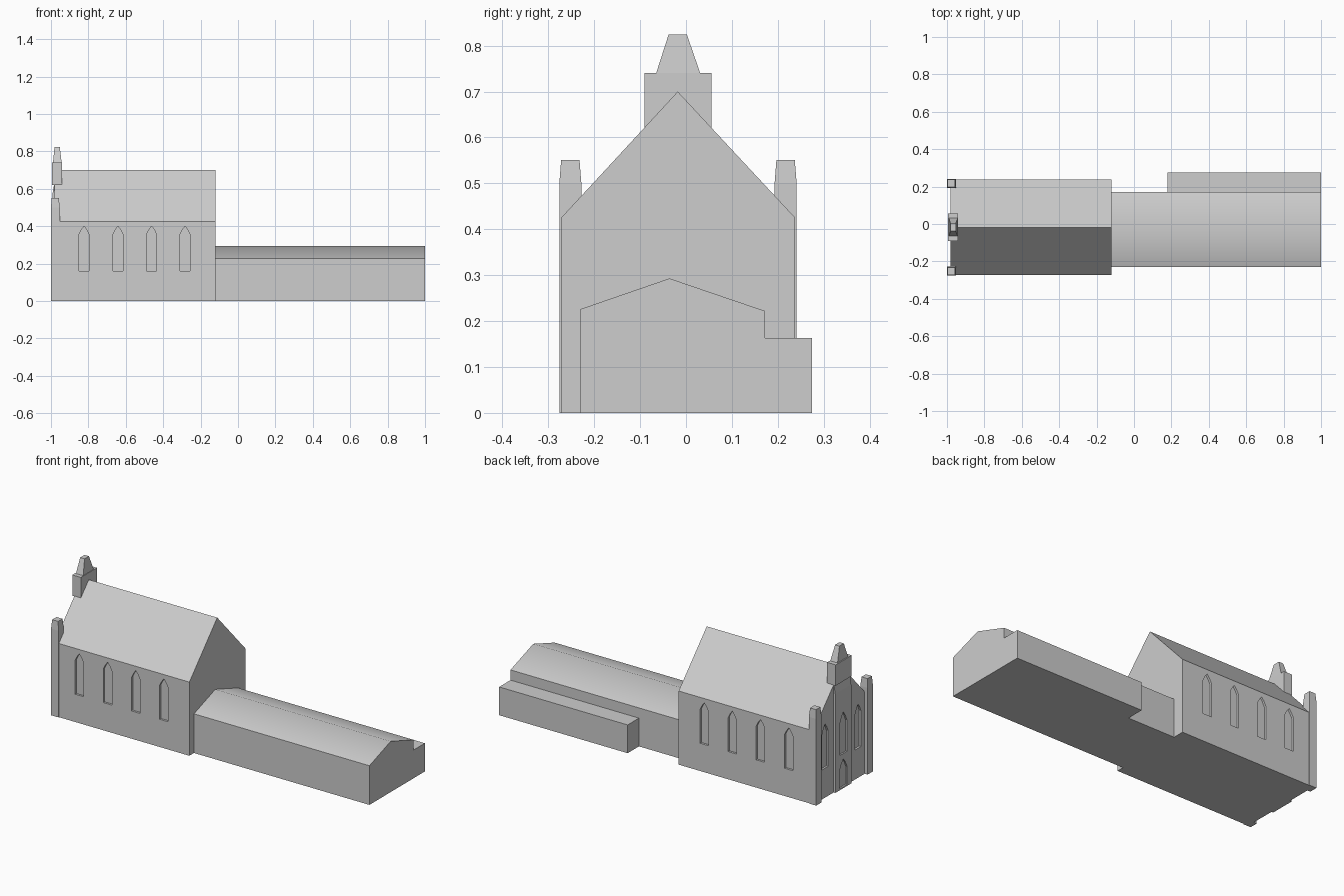
import bpy, bmesh, math

if "Cube" in bpy.data.objects:
    bpy.data.objects.remove(bpy.data.objects["Cube"])

stone = bpy.data.materials.new("grey stone")
stone.diffuse_color = (0.61, 0.61, 0.61, 1)
stone.use_nodes = True
stone.node_tree.nodes["Principled BSDF"].inputs["Base Color"].default_value = stone.diffuse_color


def finish(name, bm, mat=True):
    bmesh.ops.recalc_face_normals(bm, faces=bm.faces)
    me = bpy.data.meshes.new(name)
    bm.to_mesh(me)
    bm.free()
    ob = bpy.data.objects.new(name, me)
    bpy.context.collection.objects.link(ob)
    me.materials.append(stone)
    return ob


def loft(bm, a, b):
    """Closed solid between two matching outlines."""
    va = [bm.verts.new(p) for p in a]
    vb = [bm.verts.new(p) for p in b]
    n = len(a)
    bm.faces.new(va)
    bm.faces.new(vb[::-1])
    for i in range(n):
        j = (i + 1) % n
        bm.faces.new((va[i], vb[i], vb[j], va[j]))


def along_x(name, profile, x0, x1):
    bm = bmesh.new()
    loft(bm, [(x0, y, z) for y, z in profile], [(x1, y, z) for y, z in profile])
    return finish(name, bm)


def rect(x0, x1, y0, y1, z):
    return [(x0, y0, z), (x1, y0, z), (x1, y1, z), (x0, y1, z)]


def tower(name, sections):
    """Stack of rectangles joined from the bottom up."""
    bm = bmesh.new()
    rings = [[bm.verts.new(p) for p in rect(*s)] for s in sections]
    bm.faces.new(rings[0])
    bm.faces.new(rings[-1])
    for a, b in zip(rings, rings[1:]):
        for i in range(4):
            j = (i + 1) % 4
            bm.faces.new((a[i], a[j], b[j], b[i]))
    return finish(name, bm)


def lancet(c, w, z0, z1, z2):
    """Pointed window outline as (offset, height) pairs."""
    h = w / 2
    return [(c - h, z0), (c + h, z0), (c + h, z1), (c + h * 0.55, z1 + (z2 - z1) * 0.55),
            (c, z2), (c - h * 0.55, z1 + (z2 - z1) * 0.55), (c - h, z1)]


def cut(ob, bm):
    cutter = finish("window_cutter", bm)
    cutter.hide_render = True
    mod = ob.modifiers.new("windows", 'BOOLEAN')
    mod.operation = 'DIFFERENCE'
    mod.solver = 'EXACT'
    mod.object = cutter
    bpy.context.view_layer.objects.active = ob
    bpy.ops.object.modifier_apply(modifier=mod.name)
    bpy.data.objects.remove(cutter)


Y0, Y1, MID, WEST, DEPTH = -0.272, 0.238, -0.018, -0.981, 0.012

# Nave with steep gabled roof
nave = along_x("nave", [(Y0, 0), (Y1, 0), (Y1, 0.425), (MID, 0.70), (Y0, 0.425)], WEST, -0.12)

# Recessed lancet windows on both long walls and the west gable
bm = bmesh.new()
for cx in (-0.823, -0.642, -0.462, -0.283):
    shape = lancet(cx, 0.054, 0.16, 0.355, 0.40)
    for wall, s in ((Y0, 1), (Y1, -1)):
        loft(bm, [(x, wall - s * 0.05, z) for x, z in shape],
             [(x, wall + s * DEPTH, z) for x, z in shape])
for s in (-1, 1):
    shape = lancet(MID + s * 0.15, 0.054, 0.17, 0.375, 0.425)
    loft(bm, [(WEST - 0.05, y, z) for y, z in shape],
         [(WEST + DEPTH, y, z) for y, z in shape])
cut(nave, bm)

# Shallow central bay on the west gable, with window above a door
bay = tower("west_bay", [(-0.992, -0.96, -0.09, 0.056, 0), (-0.992, -0.96, -0.09, 0.056, 0.57),
                         (-0.984, -0.96, -0.09, 0.056, 0.62)])
bm = bmesh.new()
for shape in (lancet(MID, 0.065, 0.20, 0.38, 0.44), lancet(MID, 0.07, 0.008, 0.11, 0.17)):
    loft(bm, [(-1.05, y, z) for y, z in shape], [(-0.983, y, z) for y, z in shape])
cut(bay, bm)

# Bellcote and its tapered cap
tower("bellcote", [(-0.995, -0.94, -0.09, 0.056, 0.62), (-0.995, -0.94, -0.09, 0.056, 0.74)])
tower("bellcote_cap", [(-0.989, -0.943, -0.065, 0.031, 0.74), (-0.981, -0.953, -0.038, 0.002, 0.824)])

# Corner pinnacles
for side, y0 in (("front", -0.276), ("back", 0.193)):
    y1 = y0 + 0.048
    tower(side + "_pinnacle", [(-1, -0.953, y0, y1, 0), (-1, -0.953, y0, y1, 0.50),
                               (-0.996, -0.958, y0 + 0.004, y1 - 0.004, 0.551)])

# Low rear hall with a softly shaded shallow roof
hall = along_x("low_hall", [(-0.23, 0), (0.172, 0), (0.172, 0.222), (-0.036, 0.293), (-0.23, 0.226)], -0.12, 1)
bpy.ops.object.select_all(action='DESELECT')
hall.select_set(True)
bpy.context.view_layer.objects.active = hall
bpy.ops.object.shade_smooth_by_angle(angle=math.radians(45))

# Flat-roofed side annexe
tower("side_annexe", [(0.18, 1, 0.172, 0.275, 0), (0.18, 1, 0.172, 0.275, 0.163)])
